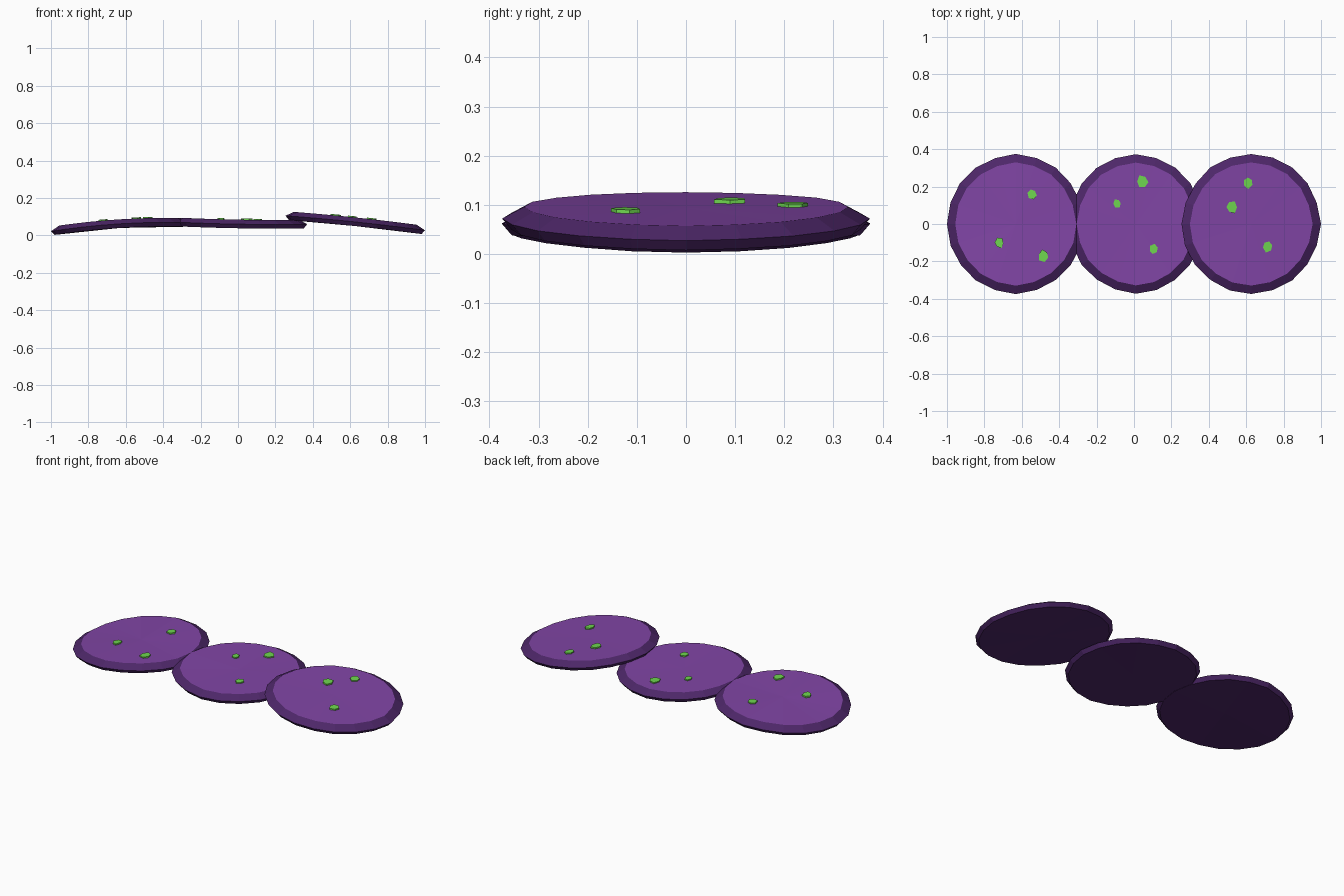
import bpy, bmesh, math, random

if "Cube" in bpy.data.objects:
    bpy.data.objects.remove(bpy.data.objects["Cube"])

random.seed(4)
SIDES = 20


def material(name, color):
    m = bpy.data.materials.new(name)
    m.diffuse_color = (*color, 1)
    m.use_nodes = True
    m.node_tree.nodes["Principled BSDF"].inputs["Base Color"].default_value = m.diffuse_color
    return m


FLESH = material("flesh", (0.22, 0.06, 0.38))
SKIN = material("skin", (0.075, 0.02, 0.14))
GREEN = material("green", (0.16, 0.68, 0.08))


def finish(name, bm, mats):
    bmesh.ops.recalc_face_normals(bm, faces=bm.faces)
    me = bpy.data.meshes.new(name)
    bm.to_mesh(me)
    bm.free()
    for m in mats:
        me.materials.append(m)
    ob = bpy.data.objects.new(name, me)
    bpy.context.collection.objects.link(ob)


def bridge(bm, a, b, mat=0):
    n = len(a)
    for i in range(n):
        f = bm.faces.new((a[i], a[(i + 1) % n], b[(i + 1) % n], b[i]))
        f.material_index = mat


# Centre x, x radius, y radius, then bend: height, tilt, curl
slices = {
    "left": (-0.632, 0.368, 0.375, 0.062, 0.023, -0.017),
    "middle": (0.01, 0.36, 0.373, 0.060, -0.006, 0.006),
    "right": (0.627, 0.373, 0.374, 0.072, -0.039, -0.006),
}
# Chip x, y and radius
chips = {
    "left": [(-.545, .16, .028), (-.72, -.10, .029), (-.485, -.17, .032)],
    "middle": [(.045, .225, .036), (-.09, .11, .025), (.105, -.135, .028)],
    "right": [(.61, .222, .032), (.522, .09, .034), (.715, -.12, .034)],
}

for name, (cx, rx, ry, h, tilt, curl) in slices.items():
    def bend(u):
        return h + tilt * u + curl * u * u

    # Bent slice: bottom ring, outer edge, top rim and face
    bm = bmesh.new()
    wobble = [random.uniform(0.985, 1.0) if i % 5 else 1 for i in range(SIDES)]
    rings = []
    for scale, dz in ((0.95, -0.022), (1.0, 0.0), (0.88, 0.024)):
        ring = []
        for i in range(SIDES):
            a = 2 * math.pi * i / SIDES
            u = math.cos(a) * scale * wobble[i]
            v = math.sin(a) * scale * wobble[i]
            ring.append(bm.verts.new((cx + rx * u, ry * v, bend(u) + dz)))
        rings.append(ring)
    bridge(bm, rings[0], rings[1], 1)
    bridge(bm, rings[1], rings[2], 1)
    for ring, dz, mat in ((rings[0], -0.022, 1), (rings[2], 0.022, 0)):
        centre = bm.verts.new((cx, 0, h + dz))
        for i in range(SIDES):
            f = bm.faces.new((ring[i], ring[(i + 1) % SIDES], centre))
            f.material_index = mat
    finish(name + "_slice", bm, [FLESH, SKIN])

    # Green chips lying on the face
    for k, (x, y, r) in enumerate(chips[name]):
        bm = bmesh.new()
        n = 6
        start = random.uniform(0, 6)
        low, high = [], []
        for i in range(n):
            a = start + 2 * math.pi * i / n
            q = r * random.uniform(0.8, 1.12)
            px, py = x + 0.9 * q * math.cos(a), y + q * math.sin(a)
            z = bend((px - cx) / rx) + 0.024
            low.append(bm.verts.new((px, py, z - 0.008)))
            high.append(bm.verts.new((px, py, z + 0.006)))
        bridge(bm, low, high)
        bm.faces.new(low)
        bm.faces.new(high)
        finish(f"{name}_chip_{k + 1}", bm, [GREEN])
